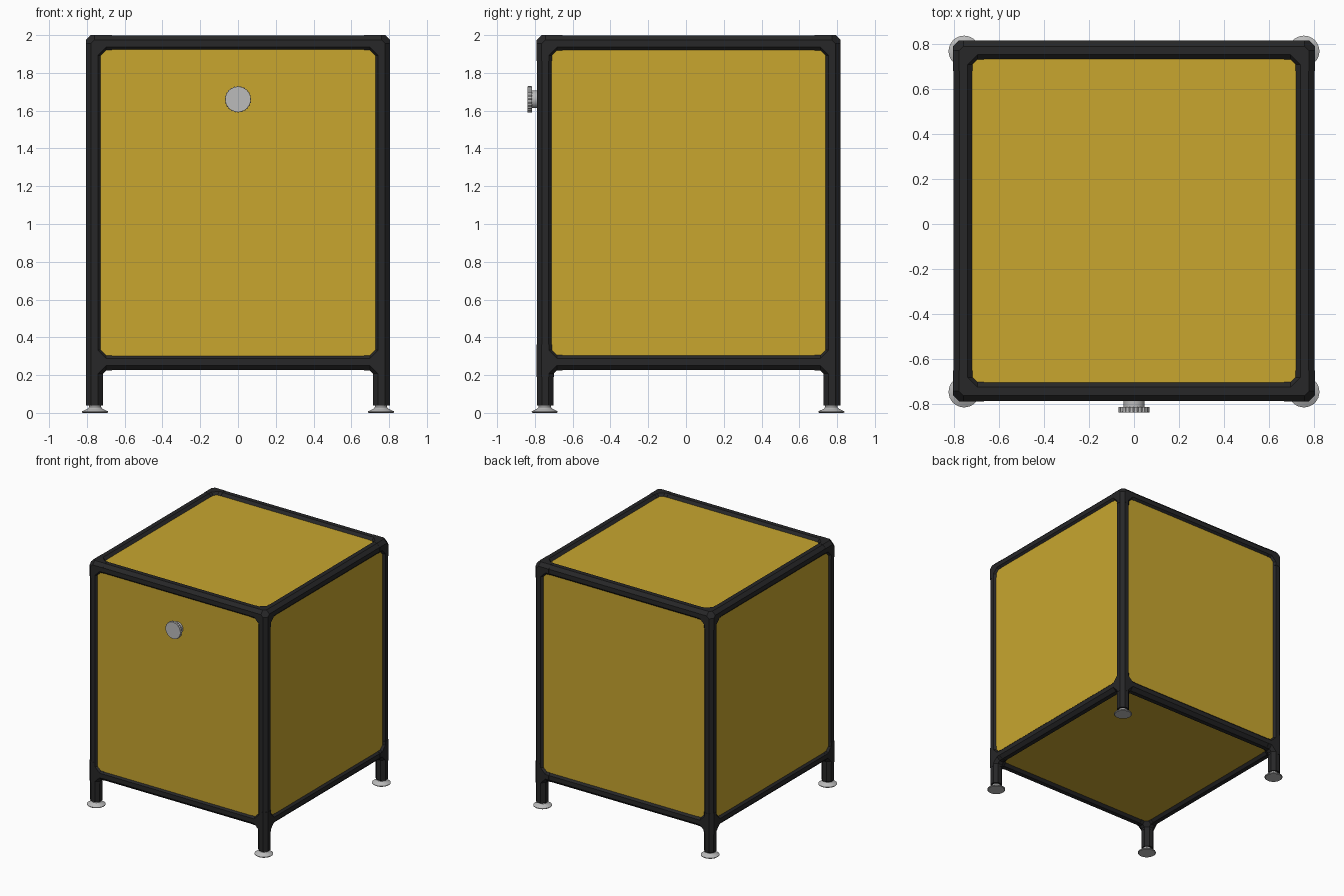
import bpy, bmesh, math
from mathutils import Vector

cube = bpy.data.objects.get("Cube")
if cube:
    bpy.data.objects.remove(cube, do_unlink=True)


def material(name, rgb):
    m = bpy.data.materials.new(name)
    m.use_nodes = True
    m.diffuse_color = (*rgb, 1)
    m.node_tree.nodes["Principled BSDF"].inputs["Base Color"].default_value = (*rgb, 1)
    return m


GOLD = material("golden yellow", (0.58, 0.38, 0.028))
BLACK = material("charcoal black", (0.02, 0.02, 0.021))
STEEL = material("light grey metal", (0.5, 0.5, 0.5))

# Centre lines of the tube frame
X, Y_FRONT, Y_BACK, Z_LOW, Z_HIGH = 0.76, -0.745, 0.773, 0.27, 1.955
Y_MID = (Y_FRONT + Y_BACK) / 2
TUBE, SLEEVE = 0.0440, 0.0455
AXES = [Vector((1, 0, 0)), Vector((0, 1, 0)), Vector((0, 0, 1))]


def finish(name, bm, mat):
    bmesh.ops.recalc_face_normals(bm, faces=bm.faces)
    mesh = bpy.data.meshes.new(name)
    bm.to_mesh(mesh)
    bm.free()
    mesh.materials.append(mat)
    ob = bpy.data.objects.new(name, mesh)
    bpy.context.collection.objects.link(ob)
    return ob


def octagon(centre, axis, half):
    """Octagon ring around an axis-aligned direction, flats facing the axes."""
    u, v = [a for a in AXES if abs(a.dot(axis)) < 0.5]
    r = half / math.cos(math.pi / 8)
    angles = [math.pi / 8 + i * math.pi / 4 for i in range(8)]
    return [centre + u * r * math.cos(a) + v * r * math.sin(a) for a in angles]


def prism(bm, a, b, half):
    axis = (b - a).normalized()
    rings = [[bm.verts.new(p) for p in octagon(c, axis, half)] for c in (a, b)]
    for i in range(8):
        j = (i + 1) % 8
        bm.faces.new((rings[0][i], rings[0][j], rings[1][j], rings[1][i]))
    for ring in rings:
        bm.faces.new(ring)


def hull(bm, centre, arms, reach):
    verts = [bm.verts.new(p) for d in arms for t in (0, reach)
             for p in octagon(centre + d * t, d, SLEEVE)]
    res = bmesh.ops.convex_hull(bm, input=verts)
    spare = {g for g in res["geom_interior"] + res["geom_unused"]
             if isinstance(g, bmesh.types.BMVert)}
    bmesh.ops.delete(bm, geom=list(spare), context='VERTS')


def tube(name, a, b):
    bm = bmesh.new()
    prism(bm, Vector(a), Vector(b), TUBE)
    finish(name, bm, BLACK)


def connector(name, centre, inward, leg):
    """Corner joint: short sleeves merged by a chamfered body."""
    bm = bmesh.new()
    up = AXES[2]
    flat = [AXES[0] * inward[0], AXES[1] * inward[1]]
    for vertical in ([up, -up] if leg else [-up]):
        hull(bm, centre, flat + [vertical], 0.062)
        prism(bm, centre, centre + vertical * (0.08 if vertical.z < 0 and leg else 0.092), SLEEVE)
    for d in flat:
        prism(bm, centre, centre + d * 0.092, SLEEVE)
    bmesh.ops.dissolve_limit(bm, angle_limit=0.01, verts=bm.verts, edges=bm.edges)
    finish(name, bm, BLACK)


def lathe(name, profile, origin, axis, mat, sides=32, groove=None):
    """Turn (radius, distance) points around an axis; groove marks knurled points."""
    u, v = [a for a in AXES if abs(a.dot(axis)) < 0.5]
    bm = bmesh.new()
    rings = []
    for k, (r, h) in enumerate(profile):
        ring = []
        for i in range(sides):
            a = 2 * math.pi * i / sides
            rr = r * (0.95 if groove and k in groove and i % 4 > 1 else 1)
            ring.append(bm.verts.new(origin + axis * h + (u * math.cos(a) + v * math.sin(a)) * rr))
        rings.append(ring)
    for lower, upper in zip(rings, rings[1:]):
        for i in range(sides):
            j = (i + 1) % sides
            bm.faces.new((lower[i], lower[j], upper[j], upper[i]))
    bm.faces.new(rings[0])
    bm.faces.new(rings[-1])
    ob = finish(name, bm, mat)
    bpy.ops.object.select_all(action='DESELECT')
    ob.select_set(True)
    bpy.context.view_layer.objects.active = ob
    bpy.ops.object.shade_smooth_by_angle(angle=math.radians(20))


def panel(name, lo, hi):
    bm = bmesh.new()
    bmesh.ops.create_cube(bm, size=1)
    lo, hi = Vector(lo), Vector(hi)
    for v in bm.verts:
        v.co = (lo + hi) / 2 + v.co * (hi - lo)
    finish(name, bm, GOLD)


# Frame rails, posts, corner joints and feet
for side, sx in (("left", 1), ("right", -1)):
    for level, z in (("upper", Z_HIGH), ("lower", Z_LOW)):
        tube(f"{level}_{side}_rail", (sx * X, Y_FRONT, z), (sx * X, Y_BACK, z))
    for end, y, sy in (("front", Y_FRONT, 1), ("back", Y_BACK, -1)):
        tube(f"{end}_{side}_post", (sx * X, y, 0.04), (sx * X, y, Z_HIGH))
        for level, z in (("upper", Z_HIGH), ("lower", Z_LOW)):
            connector(f"{level}_{end}_{side}_joint", Vector((sx * X, y, z)),
                      (-sx, sy), level == "lower")
        lathe(f"{end}_{side}_foot",
              [(0.064, 0), (0.069, 0.004), (0.069, 0.008), (0.04, 0.022), (0.033, 0.03), (0.033, 0.05)],
              Vector((sx * 0.757, y - 0.003, 0)), AXES[2], STEEL)
for end, y in (("front", Y_FRONT), ("back", Y_BACK)):
    for level, z in (("upper", Z_HIGH), ("lower", Z_LOW)):
        tube(f"{level}_{end}_rail", (-X, y, z), (X, y, z))

# Panels, set a little inside the outer face of the frame
OUT, T = 0.029, 0.02
panel("front_door", (-X, Y_FRONT - 0.031, Z_LOW), (X, Y_FRONT - 0.031 + T, Z_HIGH))
panel("back_panel", (-X, Y_BACK + OUT - T, Z_LOW), (X, Y_BACK + OUT, Z_HIGH))
panel("left_panel", (X + OUT - T, Y_FRONT, Z_LOW), (X + OUT, Y_BACK, Z_HIGH))
panel("right_panel", (-X - OUT, Y_FRONT, Z_LOW), (-X - OUT + T, Y_BACK, Z_HIGH))
panel("top_panel", (-X, Y_FRONT, Z_HIGH + 0.024 - T), (X, Y_BACK, Z_HIGH + 0.024))
panel("bottom_panel", (-X, Y_FRONT, Z_LOW - 0.024), (X, Y_BACK, Z_LOW - 0.024 + T))

# Door knob with a knurled rim
lathe("door_knob",
      [(0.047, 0), (0.047, 0.045), (0.067, 0.045), (0.07, 0.048), (0.07, 0.066), (0.067, 0.07)],
      Vector((0, -0.77, 1.66)), -AXES[1], STEEL, sides=96, groove={3, 4})
